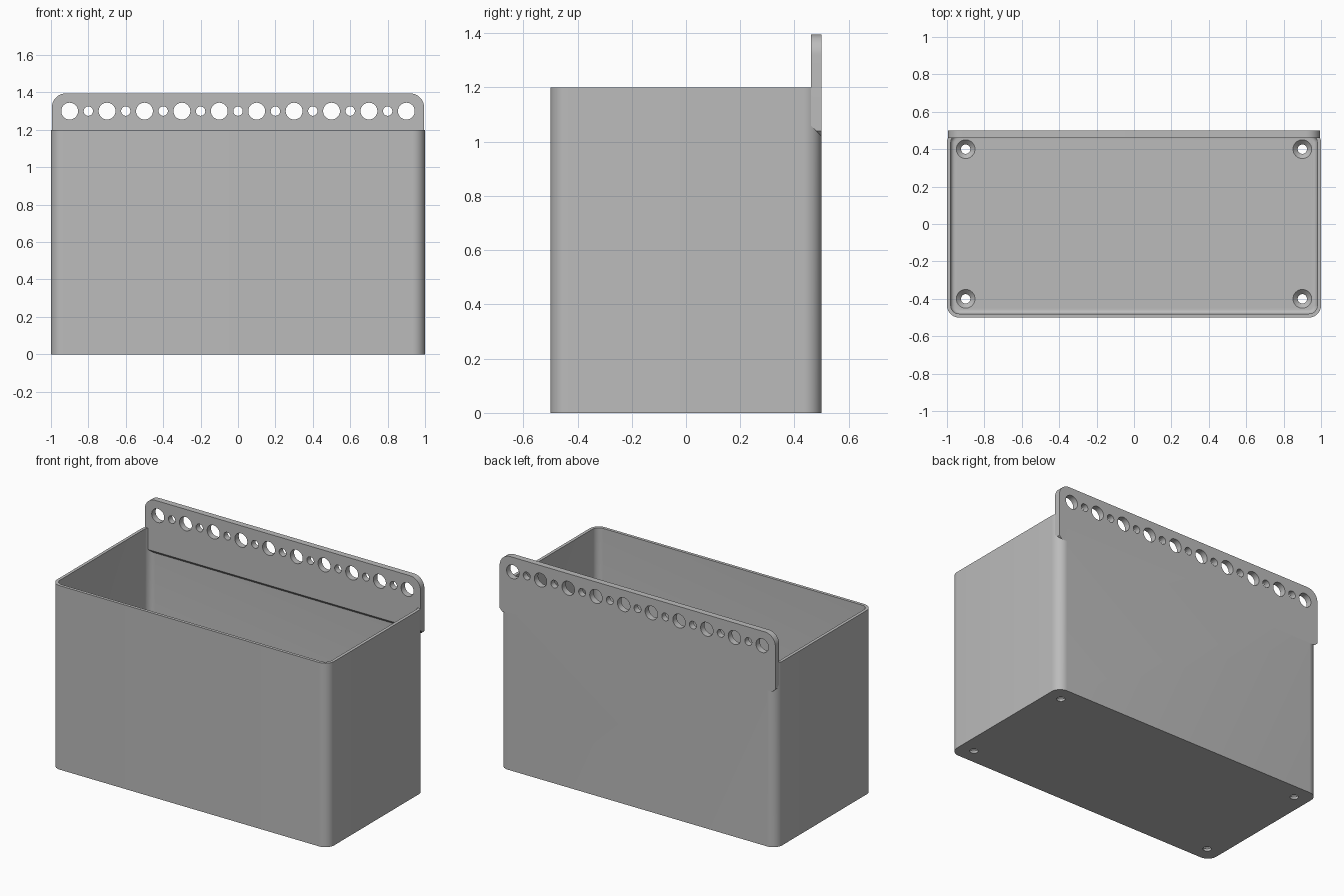
import bpy, bmesh, math
from mathutils import Matrix

if "Cube" in bpy.data.objects:
    bpy.data.objects.remove(bpy.data.objects["Cube"], do_unlink=True)

grey = bpy.data.materials.new("plain grey")
grey.use_nodes = True
colour = (0.5, 0.5, 0.5, 1)
grey.diffuse_color = colour
grey.node_tree.nodes["Principled BSDF"].inputs["Base Color"].default_value = colour

WALL, RADIUS, RIM, FLOOR, FILLET = 0.02, 0.065, 1.2, 0.04, 0.022


def make(name, bm):
    bmesh.ops.recalc_face_normals(bm, faces=bm.faces)
    mesh = bpy.data.meshes.new(name)
    bm.to_mesh(mesh)
    bm.free()
    obj = bpy.data.objects.new(name, mesh)
    bpy.context.collection.objects.link(obj)
    mesh.materials.append(grey)
    return obj


def rounded_loop(bm, inset, z, steps=10):
    """Ring of vertices round a rounded rectangle."""
    r = RADIUS - inset
    ring = []
    for i, (sx, sy) in enumerate(((1, 1), (-1, 1), (-1, -1), (1, -1))):
        for s in range(steps + 1):
            a = math.pi / 2 * (i + s / steps)
            ring.append(bm.verts.new((sx * (1 - RADIUS) + r * math.cos(a),
                                      sy * (0.5 - RADIUS) + r * math.sin(a), z)))
    return ring


def boolean(target, cutter, operation):
    mod = target.modifiers.new(cutter.name, 'BOOLEAN')
    mod.operation, mod.solver, mod.object = operation, 'EXACT', cutter
    bpy.context.view_layer.objects.active = target
    bpy.ops.object.modifier_apply(modifier=mod.name)
    bpy.data.objects.remove(cutter, do_unlink=True)


def add_cone(bm, r1, r2, depth, matrix):
    bmesh.ops.create_cone(bm, cap_ends=True, segments=40, radius1=r1, radius2=r2,
                          depth=depth, matrix=matrix)


# Open bin: outer skin, rim, inner skin and a filleted floor
bm = bmesh.new()
levels = [(0, 0), (0, RIM), (WALL, RIM)]
for s in range(6):
    a = math.pi / 2 * s / 5
    levels.append((WALL + FILLET * (1 - math.cos(a)), FLOOR + FILLET * (1 - math.sin(a))))
rings = [rounded_loop(bm, inset, z) for inset, z in levels]
for lower, upper in zip(rings, rings[1:]):
    for i in range(len(lower)):
        j = (i + 1) % len(lower)
        bm.faces.new((lower[i], lower[j], upper[j], upper[i]))
bm.faces.new(rings[0])
bm.faces.new(rings[-1])
storage_bin = make("storage_bin", bm)

# Hanging plate: rounded top corners, clipped lower corners
bm = bmesh.new()
half, top, r = 0.995, 1.395, 0.075
right = [(0.955, 1.0), (half, 1.04)]
for s in range(11):
    a = math.pi / 2 * s / 10
    right.append((half - r + r * math.cos(a), top - r + r * math.sin(a)))
outline = right + [(-x, z) for x, z in reversed(right)]
face = bm.faces.new([bm.verts.new((x, 0.46, z)) for x, z in outline])
back = bmesh.ops.extrude_face_region(bm, geom=[face])["geom"]
bmesh.ops.translate(bm, vec=(0, 0.04, 0),
                    verts=[v for v in back if isinstance(v, bmesh.types.BMVert)])
# Sloped underside, so the plate grows out of the wall
cut = bmesh.ops.bisect_plane(bm, geom=bm.verts[:] + bm.edges[:] + bm.faces[:],
                             plane_co=(0, 0.46, 1.06), plane_no=(0, -1, -1),
                             clear_outer=True)
bmesh.ops.holes_fill(bm, edges=[e for e in bm.edges if e.is_boundary])
boolean(storage_bin, make("hanging_plate", bm), 'UNION')

# Row of alternating large and small holes through the plate
bm = bmesh.new()
for i in range(19):
    radius = 0.045 if i % 2 == 0 else 0.025
    add_cone(bm, radius, radius, 0.2, Matrix.Translation((-0.9 + 0.1 * i, 0.48, 1.3))
             @ Matrix.Rotation(math.pi / 2, 4, 'X'))
boolean(storage_bin, make("plate_holes", bm), 'DIFFERENCE')

# Countersunk screw holes in the floor
for name, r1, r2, depth, z in (("screw_holes", 0.025, 0.025, 0.2, 0),
                               ("countersinks", 0.02, 0.05, 0.03, FLOOR - 0.0149)):
    bm = bmesh.new()
    for x in (-0.9, 0.9):
        for y in (-0.4, 0.4):
            add_cone(bm, r1, r2, depth, Matrix.Translation((x, y, z)))
    boolean(storage_bin, make(name, bm), 'DIFFERENCE')

bpy.ops.object.select_all(action='DESELECT')
storage_bin.select_set(True)
bpy.context.view_layer.objects.active = storage_bin
bpy.ops.object.shade_smooth_by_angle(angle=math.radians(30))
